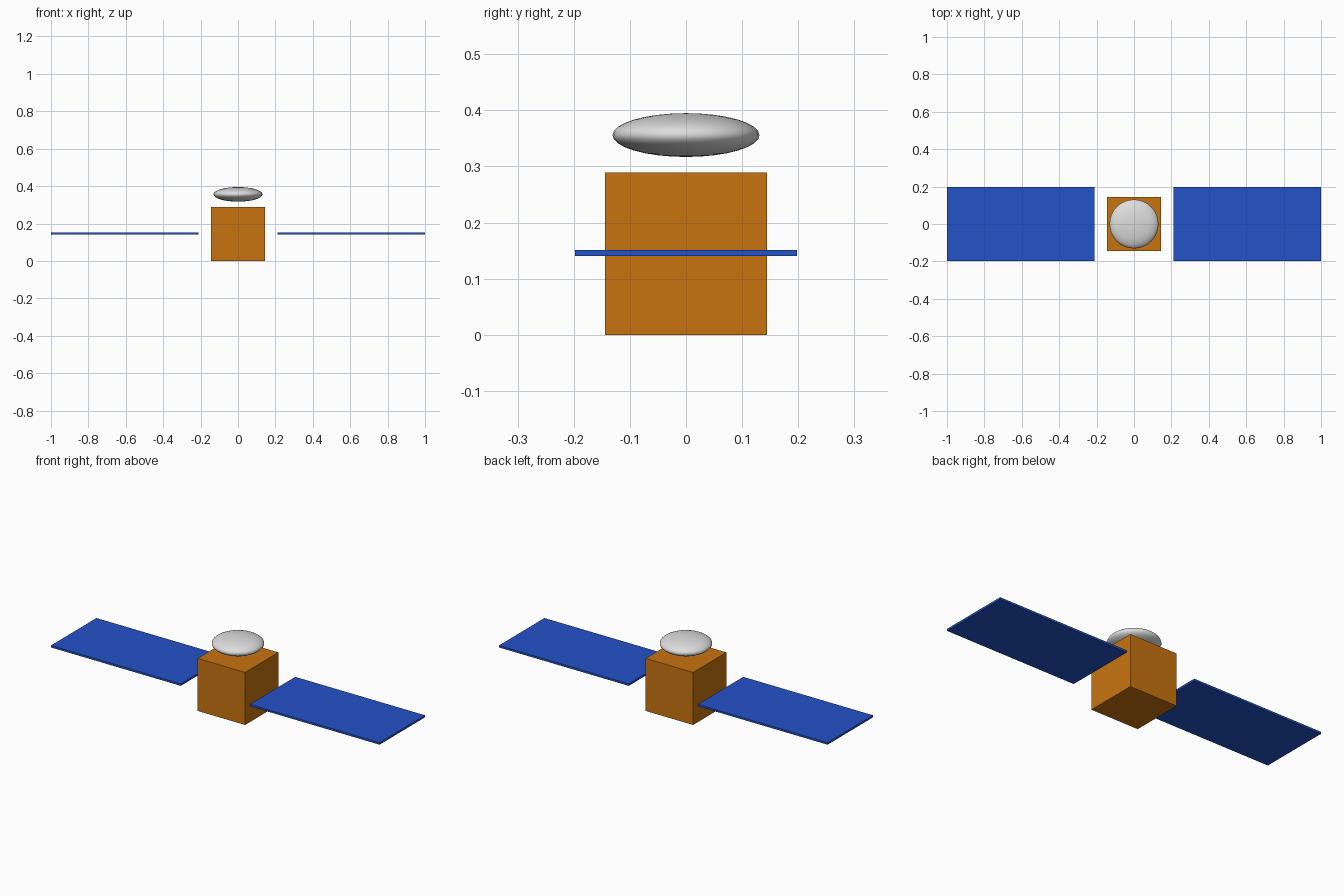
import bpy

cube = bpy.data.objects.get("Cube")
if cube:
    bpy.data.objects.remove(cube, do_unlink=True)


def material(name, rgb):
    m = bpy.data.materials.new(name)
    m.use_nodes = True
    m.diffuse_color = (*rgb, 1)
    m.node_tree.nodes["Principled BSDF"].inputs["Base Color"].default_value = (*rgb, 1)
    return m


def box(name, centre, size, mat):
    bpy.ops.mesh.primitive_cube_add(size=1, location=centre)
    ob = bpy.context.object
    ob.name = name
    ob.scale = size
    bpy.ops.object.transform_apply(location=False, rotation=False, scale=True)
    ob.data.materials.append(mat)
    return ob


orange = material("orange foil", (0.58, 0.175, 0.005))
blue = material("solar blue", (0.017, 0.085, 0.58))
grey = material("light grey", (0.72, 0.72, 0.72))

# Central body
BODY = 0.289
box("body", (0, 0, BODY / 2), (BODY, BODY, BODY), orange)

# Solar panels, detached on both sides
INNER, OUTER = 0.21, 1.0
for side, label in ((1, "left"), (-1, "right")):
    box(label + "_solar_panel", (side * (INNER + OUTER) / 2, 0, 0.146),
        (OUTER - INNER, 0.395, 0.011), blue)

# Flattened dish floating above the body
bpy.ops.mesh.primitive_uv_sphere_add(segments=32, ring_count=16, radius=1,
                                     location=(0, 0, 0.356))
dish = bpy.context.object
dish.name = "dish"
dish.scale = (0.131, 0.131, 0.039)
bpy.ops.object.transform_apply(location=False, rotation=False, scale=True)
dish.data.materials.append(grey)
bpy.ops.object.shade_smooth()
